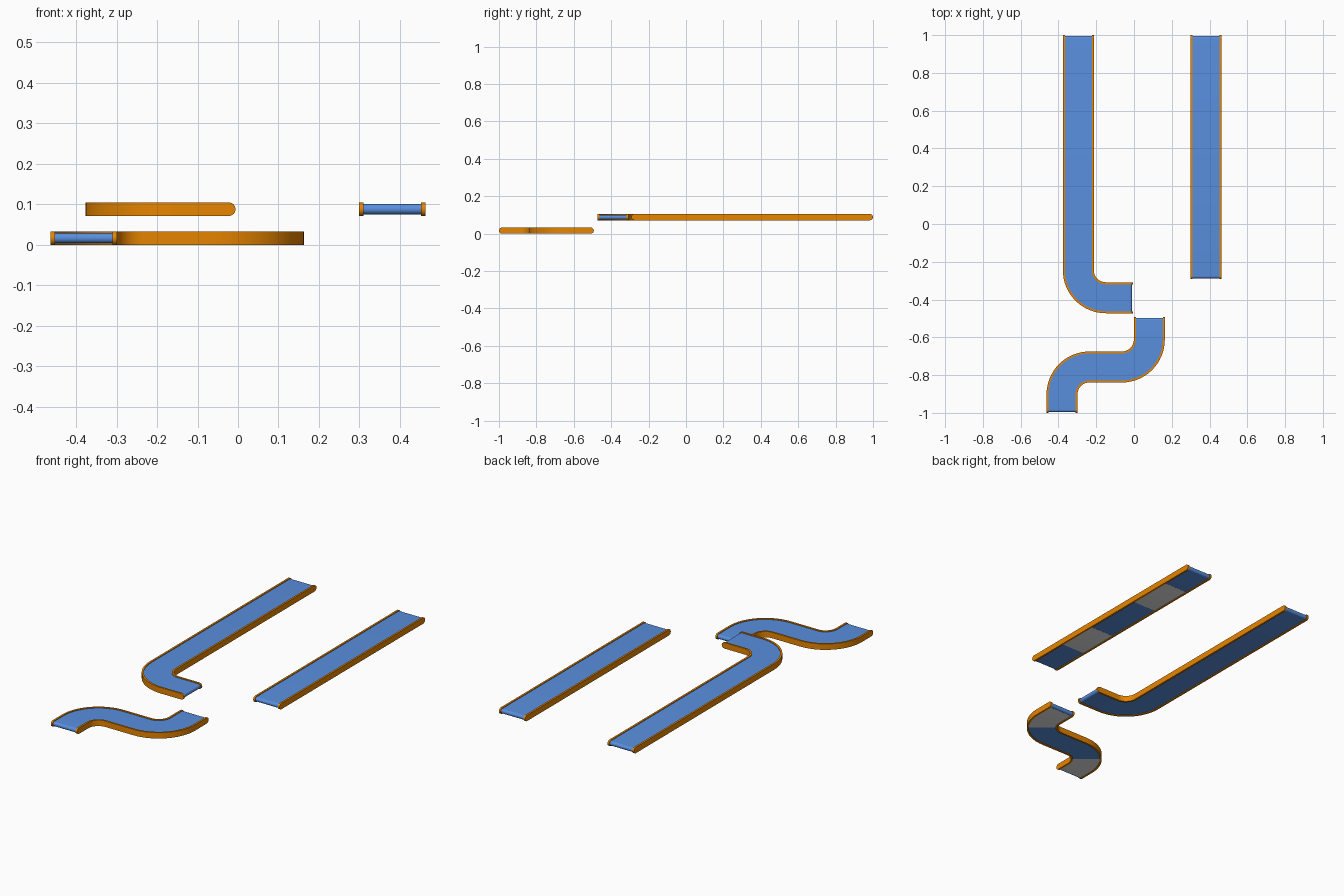
import bpy, bmesh, math
from mathutils import Vector

if "Cube" in bpy.data.objects:
    bpy.data.objects.remove(bpy.data.objects["Cube"])


def material(name, rgb):
    m = bpy.data.materials.new(name)
    m.diffuse_color = (*rgb, 1)
    m.use_nodes = True
    m.node_tree.nodes["Principled BSDF"].inputs["Base Color"].default_value = m.diffuse_color
    return m


ORANGE = material("orange_rail", (0.8, 0.235, 0.0))
BLUE = material("blue_belt", (0.1, 0.275, 0.73))
GREY = material("grey_bed", (0.8, 0.8, 0.8))

HALF = 0.082           # half width of a lane
RAIL = 0.0105          # rail thickness
RAIL_R = 0.0165        # half height and end radius of rails
BELT_R = 0.0125        # roller radius of the belt
BEND = 0.063 + HALF    # centre line bend radius
STEPS = 16


def lane_path(corners):
    """Centre line with rounded corners, as (point, left normal) stations."""
    pts = [Vector(c) for c in corners]
    out = []

    def left(d):
        return Vector((-d.y, d.x))

    out.append((pts[0], left((pts[1] - pts[0]).normalized())))
    for a, b, c in zip(pts, pts[1:], pts[2:]):
        d0, d1 = (b - a).normalized(), (c - b).normalized()
        centre = b - d0 * BEND + d1 * BEND
        for i in range(STEPS + 1):
            t = math.pi / 2 * i / STEPS
            p = centre - d1 * BEND * math.cos(t) + d0 * BEND * math.sin(t)
            out.append((p, left(d0 * math.cos(t) + d1 * math.sin(t))))
    out.append((pts[-1], left((pts[-1] - pts[-2]).normalized())))
    return out


def rounded_strip(name, path, o0, o1, r, z, inset, mat):
    """Strip between side offsets o0 and o1, with half-round ends of radius r."""
    def cap(p, n, into):
        return [(p + into * (inset + r * (1 - math.cos(t))), n, r * math.sin(t))
                for t in (math.pi / 2 * i / 8 for i in range(9))]

    d0 = (path[1][0] - path[0][0]).normalized()
    d1 = (path[-2][0] - path[-1][0]).normalized()
    stations = cap(*path[0], d0)
    stations += [(p, n, r) for p, n in path[1:-1]]
    stations += cap(*path[-1], d1)[::-1]
    bm = bmesh.new()
    rings = []
    for p, n, h in stations:
        a, b = p + n * o0, p + n * o1
        rings.append([bm.verts.new((q.x, q.y, z + s))
                      for q, s in ((a, -h), (b, -h), (b, h), (a, h))])
    for r0, r1 in zip(rings, rings[1:]):
        for k in range(4):
            bm.faces.new((r0[k], r0[(k + 1) % 4], r1[(k + 1) % 4], r1[k]))
    bmesh.ops.remove_doubles(bm, verts=bm.verts, dist=1e-5)
    bmesh.ops.recalc_face_normals(bm, faces=bm.faces)
    me = bpy.data.meshes.new(name)
    bm.to_mesh(me)
    bm.free()
    me.materials.append(mat)
    ob = bpy.data.objects.new(name, me)
    bpy.context.collection.objects.link(ob)
    bpy.ops.object.select_all(action='DESELECT')
    ob.select_set(True)
    bpy.context.view_layer.objects.active = ob
    bpy.ops.object.shade_smooth_by_angle(angle=math.radians(35))


def conveyor(name, corners, z):
    path = lane_path(corners)
    inner = HALF - RAIL
    rounded_strip(name + "_belt", path, -inner, inner, BELT_R, z, 0.004, BLUE)
    rounded_strip(name + "_left_rail", path, inner, HALF, RAIL_R, z, 0, ORANGE)
    rounded_strip(name + "_right_rail", path, -HALF, -inner, RAIL_R, z, 0, ORANGE)
    return path


def bed_plate(name, path, z):
    """Thin grey plate just under the belt."""
    inner = HALF - RAIL
    rounded_strip(name, path, -inner, inner, 0.0005, z - BELT_R - 0.0003, 0, GREY)


# Raised straight lane, raised corner lane, and low s-shaped lane
HIGH = 0.088
conveyor("straight_conveyor", [(0.381, -0.292), (0.381, 1.0)], HIGH)
conveyor("corner_conveyor", [(-0.2945, 1.0), (-0.2945, -0.3905), (-0.006, -0.3905)], HIGH)
s_path = conveyor("s_conveyor", [(-0.381, -1.0), (-0.381, -0.757),
                                 (0.081, -0.757), (0.081, -0.493)], RAIL_R)

# Grey bed plates showing under the straight and s-shaped lanes
for i, (y0, y1) in enumerate([(-0.05, 0.19), (0.54, 0.80)]):
    bed_plate(f"straight_bed_{i}", lane_path([(0.381, y0), (0.381, y1)]), HIGH)


def inset_end(station, dy):
    return (station[0] + Vector((0, dy)), station[1])


bed_plate("s_bed_0", [inset_end(s_path[0], 0.018)] + s_path[1:9], RAIL_R)
bed_plate("s_bed_1", s_path[STEPS + 11:-1] + [inset_end(s_path[-1], -0.018)], RAIL_R)
